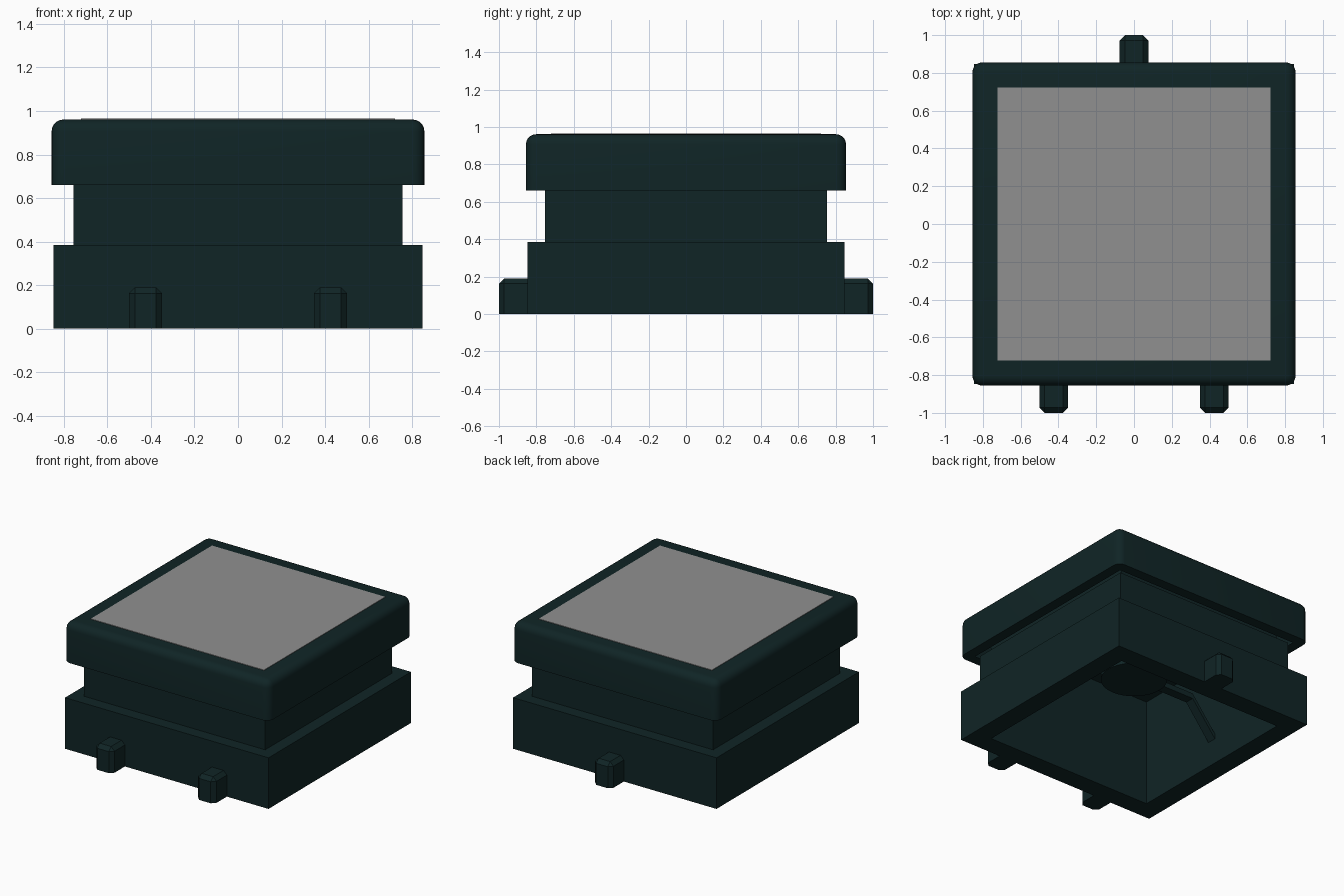
import bpy, bmesh, math
from mathutils import Vector

if "Cube" in bpy.data.objects:
    bpy.data.objects.remove(bpy.data.objects["Cube"])


def material(name, rgb):
    m = bpy.data.materials.new(name)
    m.diffuse_color = (*rgb, 1)
    m.use_nodes = True
    m.node_tree.nodes["Principled BSDF"].inputs["Base Color"].default_value = m.diffuse_color
    return m


DARK = material("dark teal", (0.005, 0.018, 0.019))
GREY = material("mid grey", (0.28, 0.28, 0.28))


def finish(name, bm, mat):
    bmesh.ops.recalc_face_normals(bm, faces=bm.faces[:])
    me = bpy.data.meshes.new(name)
    bm.to_mesh(me)
    bm.free()
    me.materials.append(mat)
    ob = bpy.data.objects.new(name, me)
    bpy.context.collection.objects.link(ob)
    return ob


def box(x0, x1, y0, y1, z0, z1):
    bm = bmesh.new()
    bmesh.ops.create_cube(bm, size=1)
    for v in bm.verts:
        v.co = Vector(((x0 + x1) / 2 + v.co.x * (x1 - x0),
                       (y0 + y1) / 2 + v.co.y * (y1 - y0),
                       (z0 + z1) / 2 + v.co.z * (z1 - z0)))
    return bm


# Hollow base and neck: square rings following a profile of (half width, height)
profile = [(0.70, 0.81), (0.70, 0), (0.848, 0), (0.848, 0.385),
           (0.755, 0.385), (0.755, 0.66)]
bm = bmesh.new()
rings = [[bm.verts.new((sx * r, sy * r, z))
          for sx, sy in ((-1, -1), (1, -1), (1, 1), (-1, 1))] for r, z in profile]
for a, b in zip(rings, rings[1:]):
    for i in range(4):
        j = (i + 1) % 4
        bm.faces.new((a[i], a[j], b[j], b[i]))
finish("base_and_neck", bm, DARK)

# Ceiling of the cavity
finish("cavity_ceiling", box(-0.72, 0.72, -0.72, 0.72, 0.81, 0.85), DARK)

# Rounded cap with an open underside
bm = box(-0.856, 0.856, -0.856, 0.856, 0.66, 0.961)
bottom = min(bm.faces, key=lambda f: f.calc_center_median().z)
bmesh.ops.inset_region(bm, faces=[bottom], thickness=0.11)
bmesh.ops.delete(bm, geom=[bottom], context='FACES')
edges = [e for e in bm.edges if max(v.co.z for v in e.verts) > 0.9]
bmesh.ops.bevel(bm, geom=edges, offset=0.055, segments=5, profile=0.5,
                affect='EDGES')
cap = finish("cap", bm, DARK)
bpy.context.view_layer.objects.active = cap
cap.select_set(True)
bpy.ops.object.shade_smooth_by_angle(angle=math.radians(35))

# Thin grey panel on the top
finish("top_panel", box(-0.722, 0.722, -0.722, 0.722, 0.957, 0.965), GREY)


# Chamfered locating pegs, two in front and one behind
def peg(name, x, side):
    y0, y1 = sorted((side * 0.83, side * 1.0))
    bm = box(x - 0.076, x + 0.076, y0, y1, 0, 0.19)
    edges = []
    for e in bm.edges:
        c = (e.verts[0].co + e.verts[1].co) / 2
        if c.z > 0.01 and not all(abs(v.co.y) < 0.9 for v in e.verts) \
                or c.z > 0.15 and abs(c.x - x) > 0.05:
            edges.append(e)
    bmesh.ops.bevel(bm, geom=edges, offset=0.028, segments=1, affect='EDGES')
    finish(name, bm, DARK)


peg("front_peg_left", -0.425, -1)
peg("front_peg_right", 0.425, -1)
peg("back_peg", 0, 1)


# Round plunger inside the cavity
def cylinder(name, radius, z0, z1):
    bm = bmesh.new()
    bmesh.ops.create_cone(bm, cap_ends=True, segments=32, radius1=radius,
                          radius2=radius, depth=z1 - z0)
    bmesh.ops.translate(bm, verts=bm.verts[:], vec=(0, 0, (z0 + z1) / 2))
    finish(name, bm, DARK)


cylinder("plunger_disc", 0.23, 0.42, 0.48)
cylinder("plunger_stem", 0.08, 0.47, 0.82)

# Bent arm from the plunger down to the side wall
path = [(-0.15, 0.44), (-0.50, 0.44), (-0.71, 0.18)]
bm = bmesh.new()
sections = [[bm.verts.new((x, y, z + dz)) for y, dz in
             ((-0.035, 0), (0.035, 0), (0.035, 0.04), (-0.035, 0.04))]
            for x, z in path]
for a, b in zip(sections, sections[1:]):
    for i in range(4):
        j = (i + 1) % 4
        bm.faces.new((a[i], a[j], b[j], b[i]))
bm.faces.new(sections[0])
bm.faces.new(sections[-1])
finish("plunger_arm", bm, DARK)
